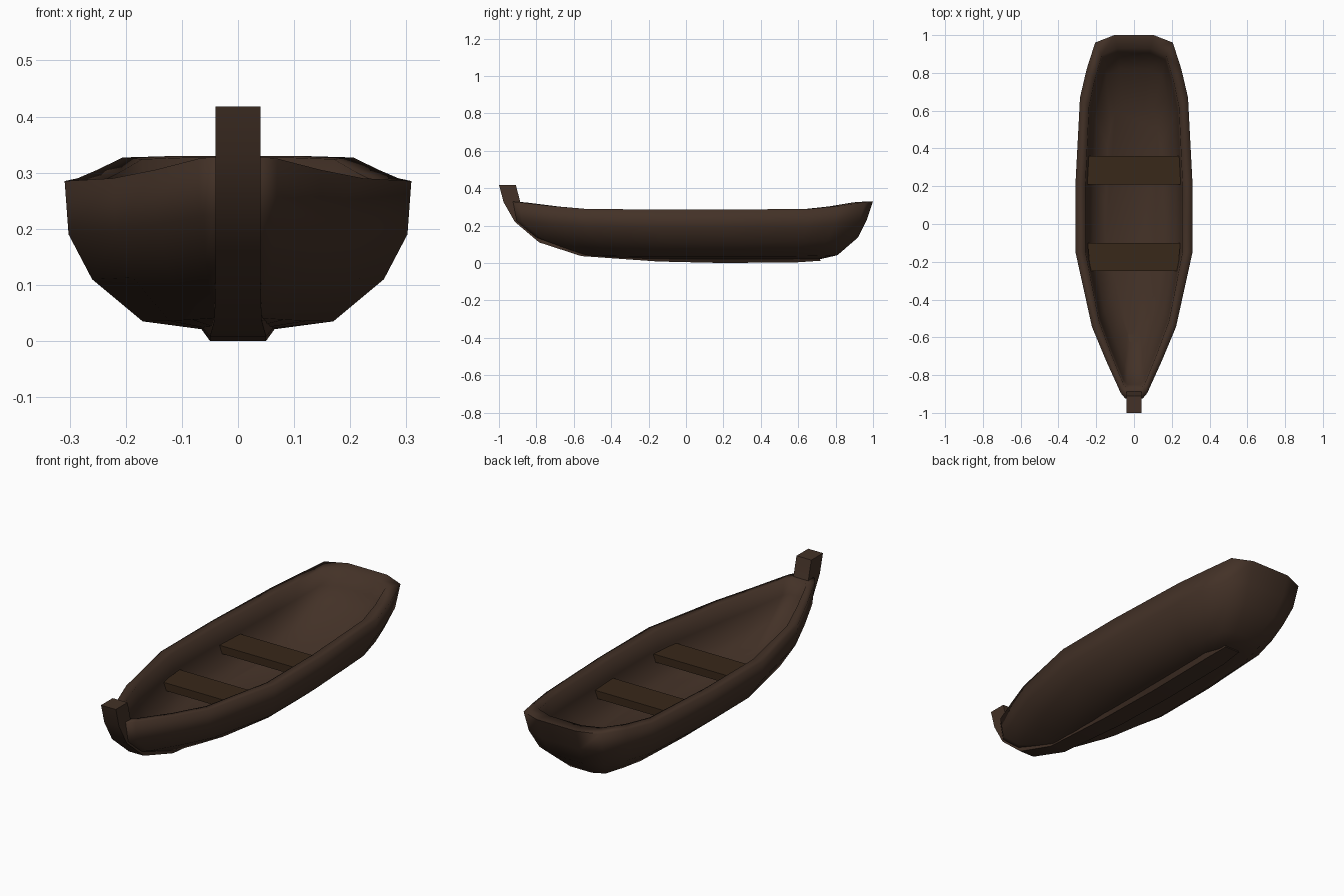
import bpy, bmesh, math

if "Cube" in bpy.data.objects:
    bpy.data.objects.remove(bpy.data.objects["Cube"])


def material(name, color):
    m = bpy.data.materials.new(name)
    m.diffuse_color = (*color, 1)
    m.use_nodes = True
    m.node_tree.nodes["Principled BSDF"].inputs["Base Color"].default_value = m.diffuse_color
    return m


WOOD = material("dark_wood", (0.056, 0.031, 0.020))
PLANK = material("plank_wood", (0.040, 0.021, 0.010))


def finish(name, bm, mat, angle=40):
    bmesh.ops.recalc_face_normals(bm, faces=bm.faces)
    me = bpy.data.meshes.new(name)
    bm.to_mesh(me)
    bm.free()
    me.materials.append(mat)
    ob = bpy.data.objects.new(name, me)
    bpy.context.collection.objects.link(ob)
    bpy.ops.object.select_all(action='DESELECT')
    ob.select_set(True)
    bpy.context.view_layer.objects.active = ob
    bpy.ops.object.shade_smooth_by_angle(angle=math.radians(angle))
    return ob


def loft(bm, rings):
    """Join closed rings of points with quads and cap both ends."""
    loops = [[bm.verts.new(p) for p in r] for r in rings]
    n = len(loops[0])
    for a, b in zip(loops, loops[1:]):
        for i in range(n):
            j = (i + 1) % n
            bm.faces.new((a[i], a[j], b[j], b[i]))
    bm.faces.new(loops[0])
    bm.faces.new(loops[-1])


# Gunwale line from bow to stern: y, half width, height
SHEER = [(-.92, .045, .328), (-.89, .07, .325), (-.72, .147, .305),
         (-.54, .222, .29), (-.15, .308, .285), (.23, .308, .285),
         (.67, .285, .29), (.82, .25, .305), (.96, .205, .327), (1, .105, .33)]


def waterline(y0, y1, width, z, lift):
    """The gunwale outline fitted to one level of the hull."""
    right = []
    for y, w, h in SHEER:
        t = (y + .92) / 1.92
        right.append((w * width / .308, y0 + (y1 - y0) * t, z + (h - .285) * lift))
    return right + [(-x, y, zz) for x, y, zz in reversed(right)]


# Hull: outer skin up to the rim, then down the inside to the floor
bm = bmesh.new()
loft(bm, [waterline(*level) for level in (
    (-.32, .72, .065, .021, 0),
    (-.56, .81, .170, .035, .15),
    (-.80, .92, .260, .110, .6),
    (-.905, .965, .302, .190, .8),
    (-.925, 1.0, .309, .285, 1),
    (-.87, .93, .257, .282, 1),
    (-.85, .905, .250, .200, 1.3),
    (-.77, .82, .218, .110, 2.0),
    (-.60, .62, .150, .075, .3))])
finish("hull", bm, WOOD, 110)

# Keel and stem post: outer y, outer z, inner y, inner z, half width
KEEL = [(-1, .418, -.91, .418, .04), (-.975, .325, -.885, .322, .04),
        (-.915, .22, -.86, .25, .04), (-.785, .11, -.74, .15, .04),
        (-.56, .037, -.53, .065, .042), (-.15, .008, -.15, .03, .05),
        (.2, .0, .2, .025, .05), (.6, .004, .6, .025, .05),
        (.72, .012, .71, .03, .04)]
bm = bmesh.new()
rings = []
for yo, zo, yi, zi, w in KEEL:
    wi = w if w < .045 else w + .018
    rings.append([(-w, yo, zo), (w, yo, zo), (wi, yi, zi), (-wi, yi, zi)])
loft(bm, rings)
finish("keel_and_stem", bm, WOOD)

# Seats: planks across the hull, slightly tapered toward the bow
for name, y0, y1, w0, w1 in (("front_seat", -.25, -.10, .232, .245),
                             ("rear_seat", .21, .36, .257, .257)):
    bm = bmesh.new()
    loft(bm, [[(-w0, y0, z), (w0, y0, z), (w1, y1, z), (-w1, y1, z)]
              for z in (.155, .193)])
    finish(name, bm, PLANK)
